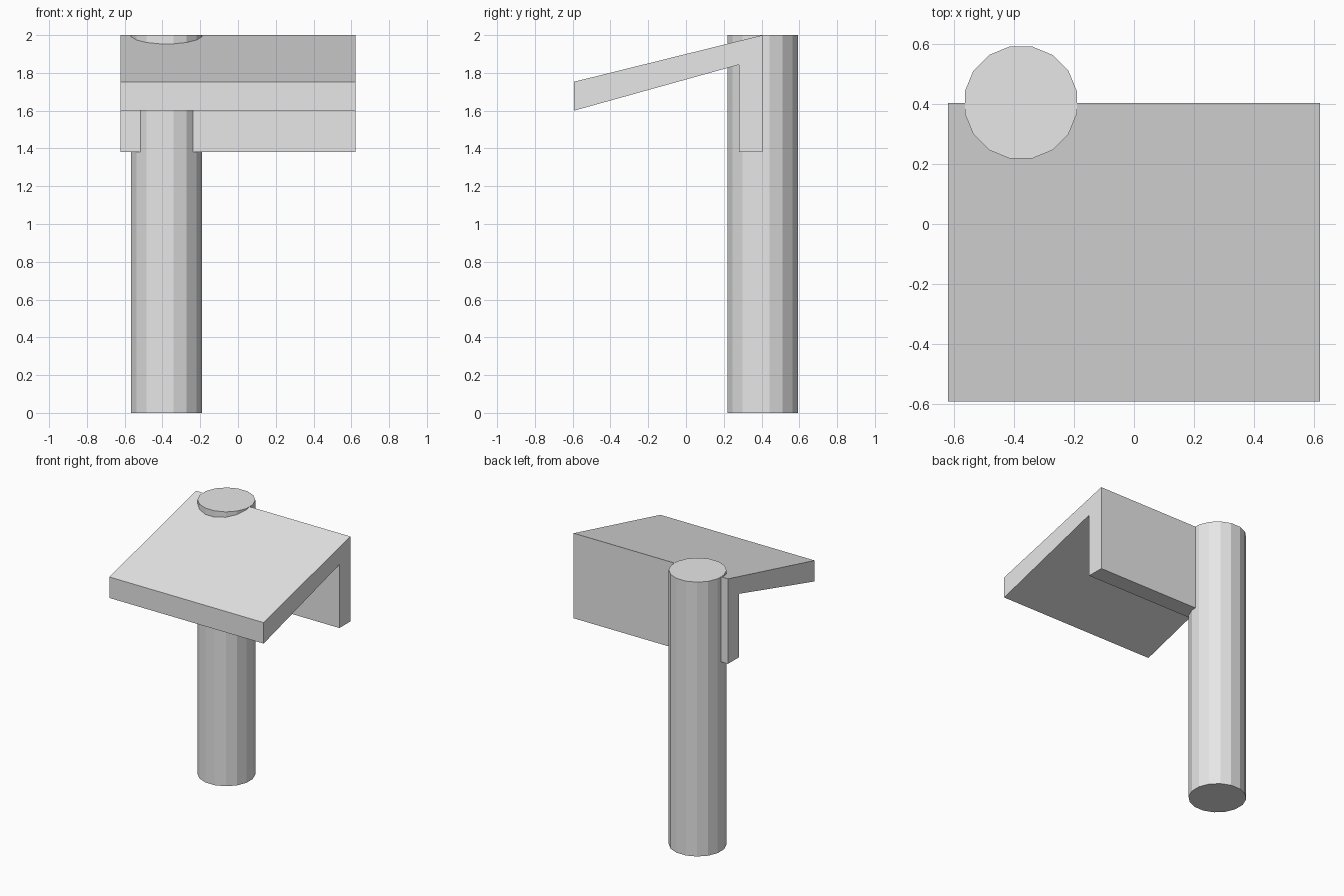
import bpy, bmesh, math

if "Cube" in bpy.data.objects:
    bpy.data.objects.remove(bpy.data.objects["Cube"])

grey = bpy.data.materials.new("light_grey")
grey.diffuse_color = (0.8, 0.8, 0.8, 1)
grey.use_nodes = True
grey.node_tree.nodes["Principled BSDF"].inputs["Base Color"].default_value = grey.diffuse_color

# Round post: 16 flat sides, turned so flats face the axes
bpy.ops.mesh.primitive_cylinder_add(vertices=16, radius=0.191, depth=2,
                                    location=(-0.378, 0.406, 1),
                                    rotation=(0, 0, math.pi / 16))
post = bpy.context.object
post.name = "post"
post.data.materials.append(grey)

# Sloping top with back flange: side profile (y, z) extruded along x
half_width = 0.622
profile = [(-0.593, 1.60), (0.28, 1.843), (0.28, 1.38),
           (0.405, 1.38), (0.405, 2.0), (-0.593, 1.753)]
bm = bmesh.new()
face = bm.faces.new([bm.verts.new((-half_width, y, z)) for y, z in profile])
ext = bmesh.ops.extrude_face_region(bm, geom=[face])
bmesh.ops.translate(bm, vec=(2 * half_width, 0, 0),
                    verts=[g for g in ext["geom"] if isinstance(g, bmesh.types.BMVert)])
bmesh.ops.recalc_face_normals(bm, faces=bm.faces)
mesh = bpy.data.meshes.new("sloped_top")
bm.to_mesh(mesh)
bm.free()
mesh.materials.append(grey)
bpy.context.collection.objects.link(bpy.data.objects.new("sloped_top", mesh))
